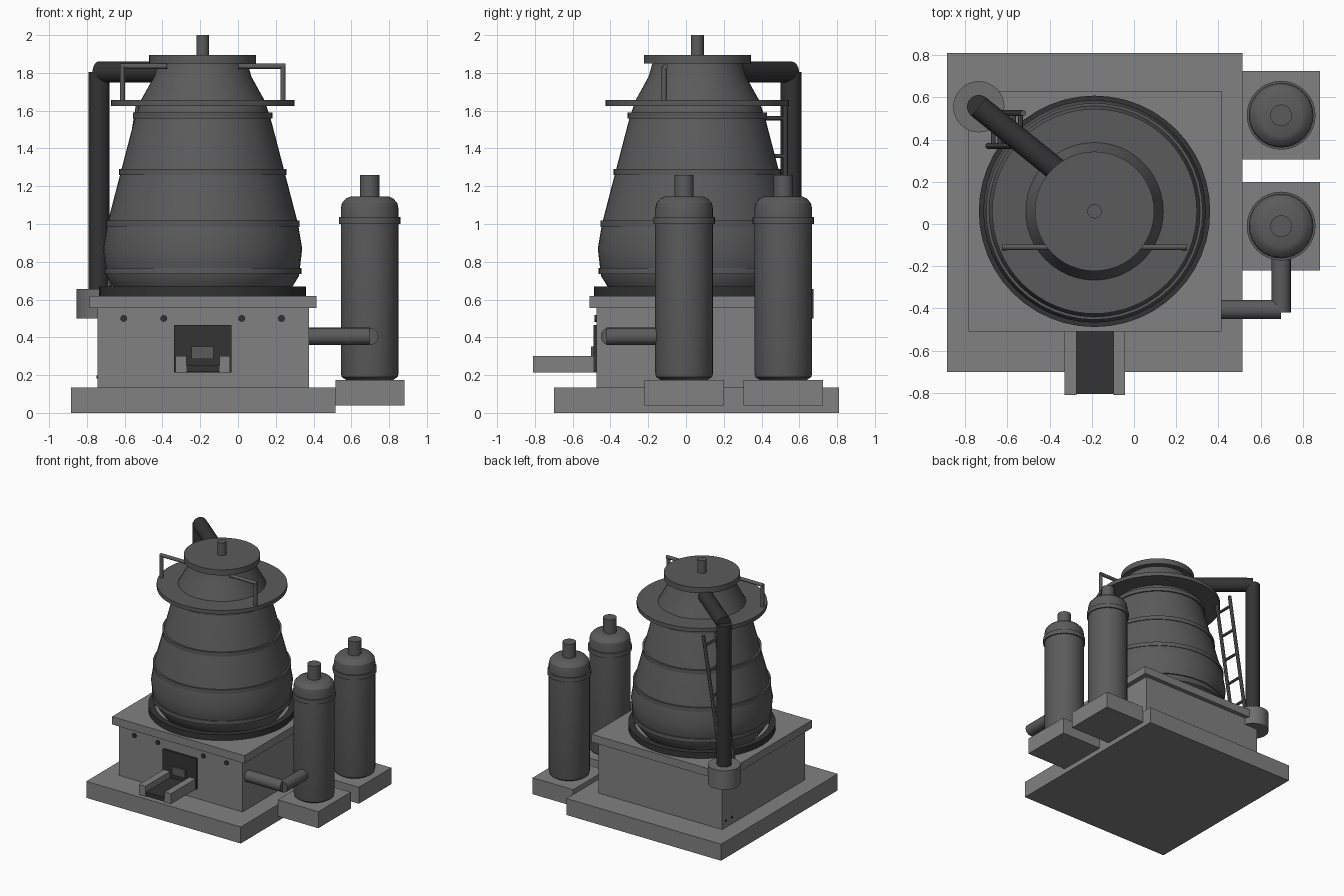
import bpy, bmesh, math
from mathutils import Vector

if "Cube" in bpy.data.objects:
    bpy.data.objects.remove(bpy.data.objects["Cube"])


def material(name, v):
    m = bpy.data.materials.new(name)
    m.diffuse_color = (v, v, v, 1)
    m.use_nodes = True
    m.node_tree.nodes["Principled BSDF"].inputs["Base Color"].default_value = m.diffuse_color
    return m


CONCRETE = material("concrete grey", 0.22)
STEEL = material("steel grey", 0.105)
MID = material("mid grey", 0.16)
DARK = material("soot black", 0.033)
CX, CY = -0.187, 0.06          # furnace axis


def finish(name, bm, mat, smooth=False):
    bmesh.ops.recalc_face_normals(bm, faces=bm.faces)
    me = bpy.data.meshes.new(name)
    bm.to_mesh(me)
    bm.free()
    me.materials.append(mat)
    ob = bpy.data.objects.new(name, me)
    bpy.context.collection.objects.link(ob)
    if smooth:
        bpy.ops.object.select_all(action='DESELECT')
        ob.select_set(True)
        bpy.context.view_layer.objects.active = ob
        bpy.ops.object.shade_smooth_by_angle(angle=math.radians(25))
    return ob


def box(name, x, y, z, mat):
    bm = bmesh.new()
    bmesh.ops.create_cube(bm, size=1)
    for v in bm.verts:
        v.co = [(r[0] + r[1]) / 2 + c * (r[1] - r[0]) for r, c in zip((x, y, z), v.co)]
    return finish(name, bm, mat)


def rod(name, a, b, r, mat, seg=20):
    """Capped cylinder between two points."""
    a, b = Vector(a), Vector(b)
    bm = bmesh.new()
    bmesh.ops.create_cone(bm, cap_ends=True, segments=seg, radius1=r, radius2=r, depth=(b - a).length)
    q = Vector((0, 0, 1)).rotation_difference((b - a).normalized())
    for v in bm.verts:
        v.co = q @ v.co + (a + b) / 2
    return finish(name, bm, mat, seg > 8)


def lathe(name, profile, x, y, mat, seg=48, closed=False):
    """Revolve (radius, z) points; open profiles get flat end caps."""
    bm = bmesh.new()
    rings = [[bm.verts.new((x + r * math.cos(2 * math.pi * i / seg),
                            y + r * math.sin(2 * math.pi * i / seg), z))
              for i in range(seg)] for r, z in profile]
    pairs = list(zip(rings, rings[1:]))
    if closed:
        pairs.append((rings[-1], rings[0]))
    else:
        bm.faces.new(rings[0])
        bm.faces.new(rings[-1])
    for lo, hi in pairs:
        for i in range(seg):
            j = (i + 1) % seg
            bm.faces.new((lo[i], lo[j], hi[j], hi[i]))
    return finish(name, bm, mat, True)


# Foundation and hearth block
box("foundation_slab", (-0.885, 0.515), (-0.70, 0.81), (0, 0.135), CONCRETE)
box("hearth_block", (-0.745, 0.375), (-0.475, 0.595), (0.135, 0.556), CONCRETE)
box("hearth_top_plate", (-0.785, 0.415), (-0.51, 0.63), (0.556, 0.62), CONCRETE)

# Furnace shell, bands and platform
lathe("base_ring", [(0.50, 0.62), (0.548, 0.62), (0.548, 0.668), (0.50, 0.668)],
      CX, CY, DARK, closed=True)
lathe("furnace_shell", [(0.44, 0.62), (0.475, 0.668), (0.51, 0.725), (0.527, 0.87), (0.505, 1.0),
                        (0.435, 1.27), (0.362, 1.55), (0.327, 1.655), (0.258, 1.78), (0.238, 1.85)],
      CX, CY, STEEL)
for i, (r, z0, z1) in enumerate([(0.522, 0.735, 0.767), (0.513, 0.985, 1.018),
                                 (0.444, 1.26, 1.292), (0.370, 1.558, 1.59)]):
    lathe(f"shell_band_{i + 1}", [(r, z0), (r, z1)], CX, CY, STEEL)
lathe("upper_platform", [(0.485, 1.625), (0.485, 1.657)], CX, CY, STEEL, 64)
lathe("top_cap", [(0.283, 1.85), (0.283, 1.896)], CX, CY, STEEL)
rod("cap_stub", (CX, CY, 1.89), (CX, CY, 2.0), 0.034, STEEL)

# Hand rails on both sides of the neck
for side, s in (("left", -1), ("right", 1)):
    x0, x1 = CX + s * 0.19, CX + s * 0.425
    rod(f"{side}_hand_rail", (x0, -0.11, 1.835), (x1 + s * 0.013, -0.11, 1.835), 0.014, STEEL, 12)
    rod(f"{side}_rail_post", (x1, -0.115, 1.65), (x1, -0.115, 1.835), 0.014, STEEL, 12)

# Exhaust pipe with its foot
PX, PY = -0.735, 0.555
rod("exhaust_riser", (PX, PY, 0.52), (PX, PY, 1.805), 0.056, DARK, 24)
rod("exhaust_crossover", (PX, PY, 1.805), (-0.34, 0.235, 1.805), 0.056, DARK, 24)
rod("exhaust_foot", (PX, PY, 0.50), (PX, PY, 0.655), 0.121, MID, 32)

# Leaning ladder
LOW, HIGH = Vector((-0.69, 0, 0.62)), Vector((-0.525, 0, 1.64))
for y in (0.37, 0.525):
    rod("ladder_rail", LOW + Vector((0, y, 0)), HIGH + Vector((0, y, 0)), 0.014, STEEL, 8)
for z in (0.76, 0.96, 1.16, 1.36, 1.56):
    p = LOW.lerp(HIGH, (z - LOW.z) / (HIGH.z - LOW.z))
    rod("ladder_rung", p + Vector((0, 0.37, 0)), p + Vector((0, 0.525, 0)), 0.011, STEEL, 8)

# Tanks on pads
for name, y in (("front", -0.01), ("rear", 0.515)):
    box(f"{name}_tank_pad", (0.515, 0.882), (y - 0.21, y + 0.21), (0.04, 0.175), CONCRETE)
    lathe(f"{name}_tank", [(0.125, 0.175), (0.148, 0.19), (0.153, 0.21), (0.153, 1.0), (0.153, 1.08),
                           (0.147, 1.11), (0.125, 1.135), (0.10, 1.146)], 0.697, y, STEEL, 32)
    lathe(f"{name}_tank_collar", [(0.163, 1.0), (0.163, 1.036)], 0.697, y, STEEL, 32)
    rod(f"{name}_tank_neck", (0.697, y, 1.14), (0.697, y, 1.26), 0.051, STEEL, 24)

# Feed pipe from the front tank to the hearth
rod("feed_pipe_hearth", (0.36, -0.405, 0.405), (0.697, -0.405, 0.405), 0.046, STEEL)
rod("feed_pipe_tank", (0.697, -0.42, 0.405), (0.697, -0.1, 0.405), 0.046, STEEL)

# Tap opening and runner
box("tap_opening", (-0.34, -0.035), (-0.49, -0.47), (0.215, 0.466), DARK)
box("tap_plug", (-0.245, -0.13), (-0.503, -0.48), (0.285, 0.352), STEEL)
box("runner_floor", (-0.273, -0.098), (-0.805, -0.48), (0.217, 0.25), DARK)
box("runner_left_wall", (-0.33, -0.272), (-0.81, -0.49), (0.215, 0.30), CONCRETE)
box("runner_right_wall", (-0.098, -0.042), (-0.81, -0.49), (0.215, 0.30), CONCRETE)

# Bolts on the hearth front and small vents on its left side
for x in (-0.605, -0.393, 0.02, 0.23):
    rod("hearth_bolt", (x, -0.47, 0.50), (x, -0.484, 0.50), 0.018, DARK, 12)
for y in (0.47, 0.55):
    rod("side_vent", (-0.74, y, 0.19), (-0.75, y, 0.19), 0.009, DARK, 12)
